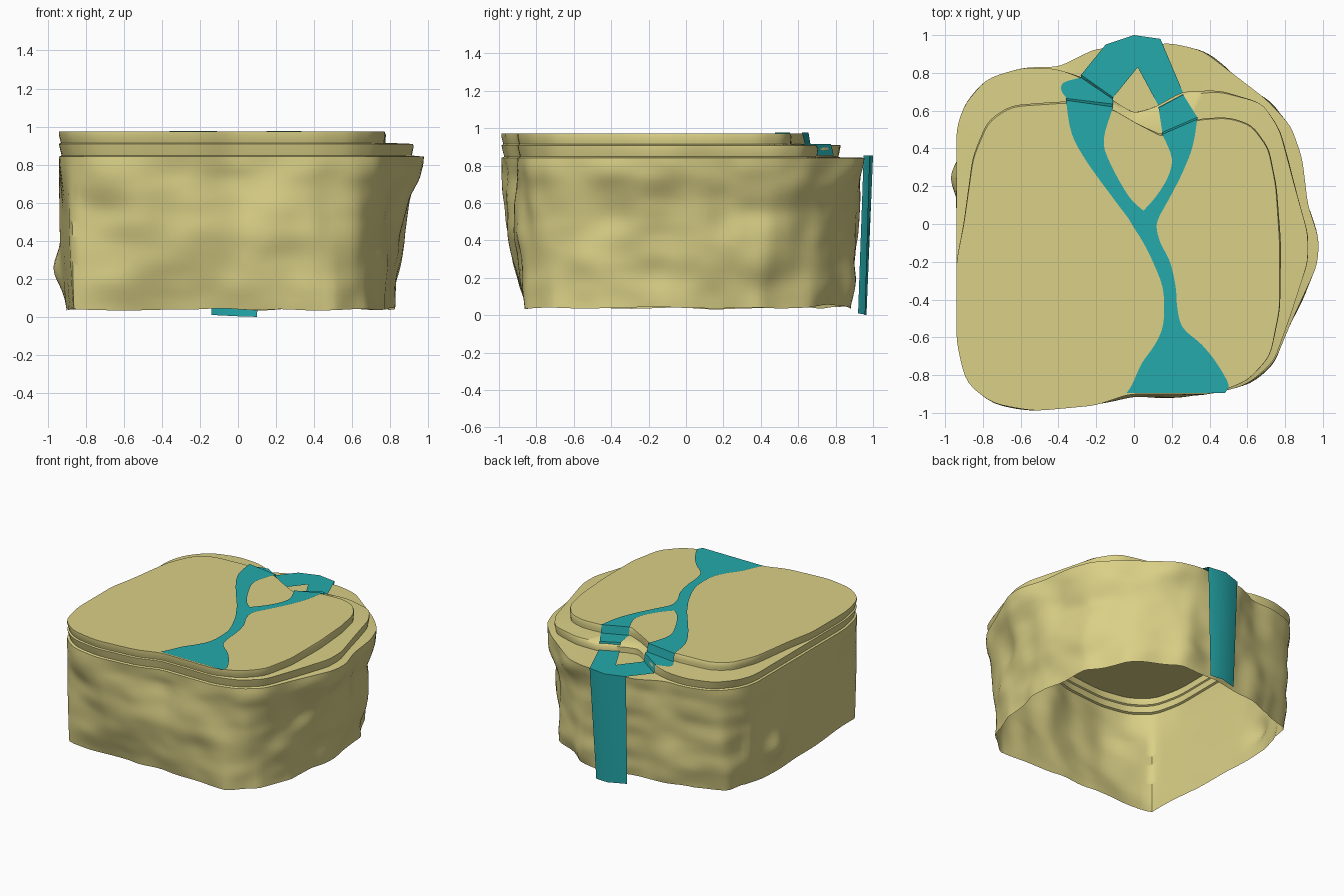
import bpy, bmesh, math
from mathutils import Vector, noise

if "Cube" in bpy.data.objects:
    bpy.data.objects.remove(bpy.data.objects["Cube"])

N = 180


def material(name, rgb):
    m = bpy.data.materials.new(name)
    m.diffuse_color = (*rgb, 1)
    m.use_nodes = True
    m.node_tree.nodes["Principled BSDF"].inputs["Base Color"].default_value = m.diffuse_color
    return m


GRASS = material("khaki_ground", (0.70, 0.63, 0.24))
WATER = material("teal_water", (0.018, 0.40, 0.41))


def finish(bm, name, mat, angle):
    me = bpy.data.meshes.new(name)
    bm.to_mesh(me)
    bm.free()
    ob = bpy.data.objects.new(name, me)
    bpy.context.collection.objects.link(ob)
    me.materials.append(mat)
    bpy.ops.object.select_all(action='DESELECT')
    ob.select_set(True)
    bpy.context.view_layer.objects.active = ob
    bpy.ops.object.shade_smooth_by_angle(angle=math.radians(angle))
    return ob


def radii(points, passes):
    """Radius of a closed outline at N even angles, softened."""
    out = []
    for i in range(N):
        a = 2 * math.pi * i / N
        dx, dy = math.cos(a), math.sin(a)
        best = 0
        for (x1, y1), (x2, y2) in zip(points, points[1:] + points[:1]):
            ex, ey = x2 - x1, y2 - y1
            det = ex * dy - ey * dx
            if abs(det) < 1e-9:
                continue
            t = (ex * y1 - ey * x1) / det
            s = (dx * y1 - dy * x1) / det
            if t > 0 and -1e-6 <= s <= 1 + 1e-6:
                best = max(best, t)
        out.append(best)
    for _ in range(passes):
        out = [(out[i - 1] + 2 * out[i] + out[(i + 1) % N]) / 4 for i in range(N)]
    return out


# Outlines of the terraces and the wall, counter-clockwise
front = [(-.94, -.2), (-.94, -.62), (-.89, -.84), (-.75, -.95), (-.53, -.99),
         (-.2, -.96), (-.03, -.9), (.42, -.9)]
top = radii(front + [(.6, -.83), (.72, -.7), (.77, -.45), (.77, -.1), (.75, .2), (.71, .4),
                     (.62, .52), (.5, .56), (.33, .55), (.15, .46), (0, .54), (-.12, .61),
                     (-.35, .64), (-.65, .62), (-.77, .54), (-.85, .35), (-.9, 0)], 2)
shelf = radii(front + [(.6, -.85), (.74, -.73), (.83, -.48), (.92, -.2), (.92, -.05), (.85, .2),
                       (.77, .5), (.68, .64), (.45, .7), (.25, .68), (.1, .58), (0, .55),
                       (-.1, .62), (-.25, .76), (-.4, .82), (-.58, .83), (-.78, .77),
                       (-.9, .63), (-.94, .5), (-.94, .1)], 2)
ledge = radii(front + [(.6, -.85), (.74, -.74), (.84, -.5), (.97, -.22), (.98, -.08), (.92, .1),
                       (.89, .35), (.83, .52), (.7, .66), (.36, .92), (.18, .96), (0, .93),
                       (-.2, .93), (-.4, .83), (-.58, .83), (-.78, .77), (-.9, .63),
                       (-.94, .5), (-.94, .1)], 2)
middle = radii([(-.92, -.3), (-.885, -.85), (-.5, -.97), (-.1, -.93), (.4, -.9), (.62, -.8),
                (.76, -.55), (.86, -.2), (.87, .1), (.8, .45), (.6, .72), (.25, .92), (0, .92),
                (-.25, .86), (-.55, .8), (-.8, .72), (-.92, .5), (-.94, .1)], 1)
base = radii([(-.89, -.3), (-.862, -.832), (-.3, -.87), (.5, -.85), (.68, -.72), (.78, -.45),
              (.81, 0), (.78, .4), (.62, .66), (.3, .86), (0, .88), (-.3, .8), (-.6, .76),
              (-.82, .66), (-.9, .35), (-.9, 0)], 0)


def mix(a, b, t, scale=1):
    return [(p + (q - p) * t) * scale for p, q in zip(a, b)]


# Stepped top with shallow grooves, followed by the bumpy tapering wall
rings = [(top, .973), (mix(top, shelf, .05), .955), (mix(top, shelf, .06, .994), .93),
         (mix(top, shelf, .08, .99), .915), (shelf, .909),
         (mix(shelf, ledge, .1, .996), .89), (mix(shelf, ledge, .12, .985), .848),
         (ledge, .842)]
wall_steps = 32
for k in range(1, wall_steps + 1):
    z = .84 - .80 * k / wall_steps
    if z > .5:
        t = (.84 - z) / .34
        rings.append((mix(ledge, middle, t * t * (3 - 2 * t)), z))
    else:
        t = (.5 - z) / .46
        rings.append((mix(middle, base, t ** 1.5), z))

bm = bmesh.new()
rows = []
for radius, z in rings:
    row = []
    for i, r in enumerate(radius):
        a = 2 * math.pi * i / N
        c, s = math.cos(a), math.sin(a)
        zz = z
        if z < .84:
            fade = min(1, (.84 - z) / .1)
            flat = .1 if 2.6 < a < 3.92 else 1
            r += fade * flat * (.035 * noise.noise(Vector((c * 3.5, s * 3.5, z * 3.5)))
                                + .012 * noise.noise(Vector((c * 5, s * 5, z * 8))))
            # small fold on the left side
            r += .05 * math.exp(-((a - 2.89) / .1) ** 2 - ((z - .25) / .1) ** 2)
            zz += max(0, .3 - z) / .3 * .025 * noise.noise(Vector((c * 3, s * 3, 7)))
        row.append(bm.verts.new((r * c, r * s, zz)))
    rows.append(row)
for up, low in zip(rows, rows[1:]):
    for i in range(N):
        j = (i + 1) % N
        bm.faces.new((up[i], low[i], low[j], up[j]))
bm.faces.new(rows[0])
finish(bm, "rock_plateau", GRASS, 50)


def curve(rows, steps=4):
    """Smooth spline through rows of numbers."""
    p = [rows[0]] + rows + [rows[-1]]
    out = []
    for a, b, c, d in zip(p, p[1:], p[2:], p[3:]):
        for k in range(steps):
            t = k / steps
            out.append(tuple(.5 * (2 * y + (z - x) * t + (2 * x - 5 * y + 4 * z - w) * t * t
                                   + (3 * y - x - 3 * z + w) * t ** 3)
                             for x, y, z, w in zip(a, b, c, d)))
    return out + [rows[-1]]


def ribbon(bm, pairs):
    """Strip of quads between matching left and right bank points."""
    vs = [(bm.verts.new(l), bm.verts.new(r)) for l, r in pairs]
    for (a, b), (c, d) in zip(vs, vs[1:]):
        bm.faces.new((a, b, d, c))


T, S, L = .978, .917, .855
river = bmesh.new()

# Single stream from the front edge to the fork
trunk = [(-.04, .48, -.895), (-.01, .5, -.85), (.04, .44, -.74), (.11, .36, -.64),
         (.15, .26, -.55), (.16, .23, -.45), (.15, .22, -.33), (.1, .19, -.2),
         (.05, .14, -.1), (0, .12, -.02), (-.03, .13, .03), (-.06, .15, .07)]
ribbon(river, [((l, y, T), (r, y, T)) for l, r, y in curve(trunk)])

# Two branches, each stepping down over the terraces
left = curve([(-.06, .07, .05, .07, T), (-.12, .15, -.03, .15, T), (-.25, .33, -.13, .33, T),
              (-.33, .48, -.16, .45, T), (-.36, .655, -.11, .62, T)])
left += [(-.36, .665, -.11, .635, S)]
left += curve([(-.36, .67, -.11, .64, S), (-.385, .71, -.11, .65, S), (-.37, .75, -.11, .655, S),
               (-.28, .775, -.11, .66, S)])
left += [(-.28, .79, -.11, .67, L), (-.15, .95, .02, .83, L)]
right = curve([(.05, .07, .15, .07, T), (.12, .15, .2, .16, T), (.18, .25, .26, .28, T),
               (.2, .35, .31, .41, T), (.15, .475, .335, .555, T)])
right += [(.15, .485, .335, .565, S), (.13, .615, .26, .685, S), (.13, .625, .26, .695, L),
          (.02, .83, .14, .98, L)]
for branch in (left, right):
    ribbon(river, [((a, b, z), (c, d, z)) for a, b, c, d, z in branch])
river.faces.new([river.verts.new(p) for p in
                 ((.02, .83, L), (.14, .98, L), (0, 1, L), (-.15, .95, L))])
finish(river, "river", WATER, 30)

# Waterfall dropping down the back
fall = bmesh.new()
lip = [(-.15, .95), (0, 1), (.14, .98)]
foot = [(-.14, .92, .01), (0, .965, .003), (.1, .955, 0)]
ribbon(fall, [((x, y, L), f) for (x, y), f in zip(lip, foot)])
finish(fall, "waterfall", WATER, 30)
